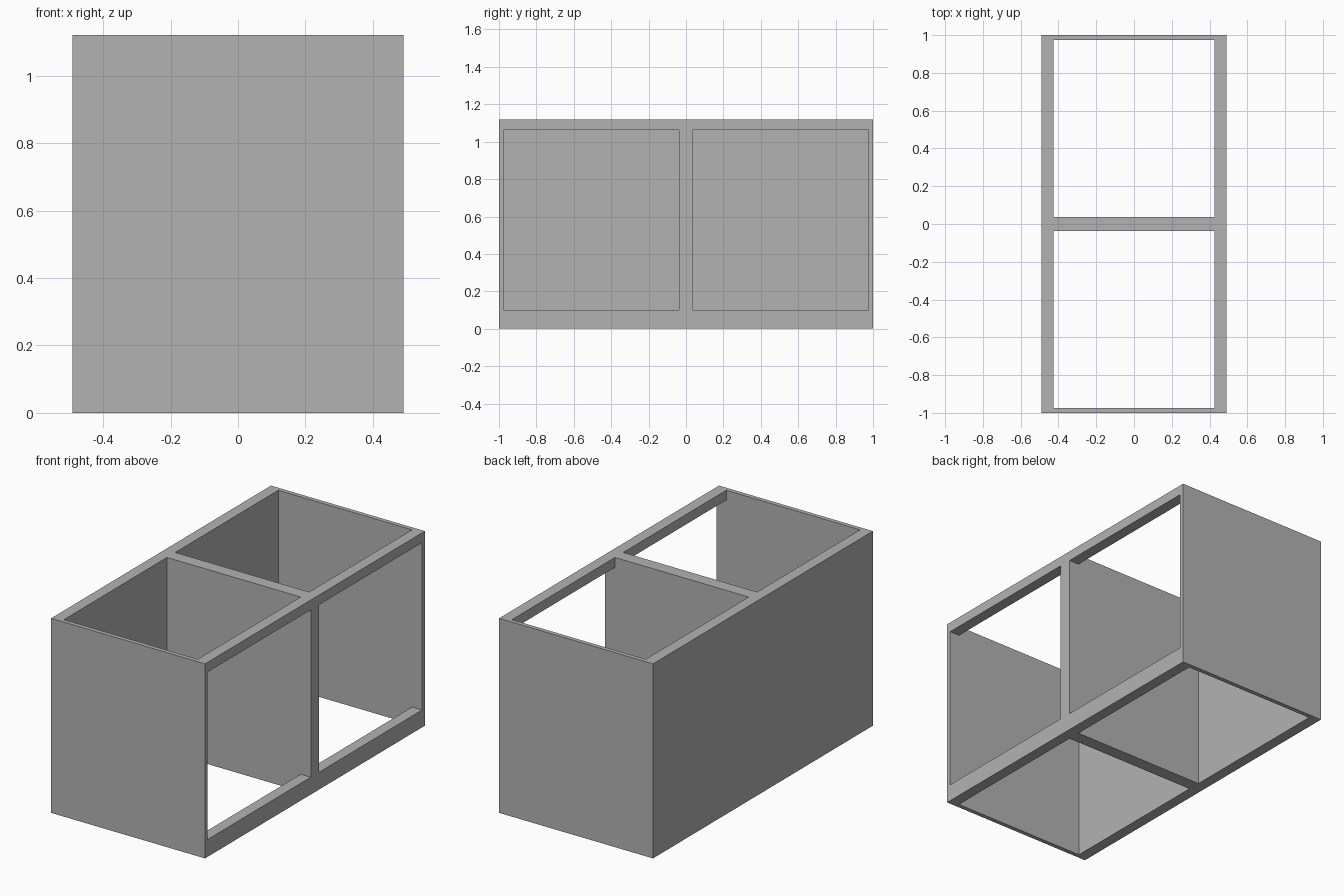
import bpy

old = bpy.data.objects.get("Cube")
if old:
    bpy.data.objects.remove(old, do_unlink=True)

WIDTH, DEPTH, HEIGHT = 0.98, 2.0, 1.12

grey = bpy.data.materials.new("plain_grey")
grey.use_nodes = True
colour = (0.45, 0.45, 0.45, 1)
grey.diffuse_color = colour
grey.node_tree.nodes["Principled BSDF"].inputs["Base Color"].default_value = colour


def box(name, low, high):
    """Axis-aligned box between two corners."""
    centre = [(a + b) / 2 for a, b in zip(low, high)]
    bpy.ops.mesh.primitive_cube_add(size=1, location=centre)
    obj = bpy.context.object
    obj.name = name
    obj.scale = [b - a for a, b in zip(low, high)]
    bpy.ops.object.transform_apply(location=True, rotation=False, scale=True)
    obj.data.materials.append(grey)
    return obj


def cut(target, cutter):
    """Subtract the cutter from the target and discard it."""
    cutter.hide_render = True
    mod = target.modifiers.new("opening", "BOOLEAN")
    mod.operation = "DIFFERENCE"
    mod.solver = "EXACT"
    mod.object = cutter
    bpy.context.view_layer.objects.active = target
    bpy.ops.object.modifier_apply(modifier=mod.name)
    bpy.data.objects.remove(cutter, do_unlink=True)


# Outer block of the two-bay frame
frame = box("two_bay_frame", (-WIDTH / 2, -DEPTH / 2, 0), (WIDTH / 2, DEPTH / 2, HEIGHT))

# Each bay is open at top and bottom, with a window in the left side
for near, far in ((-0.975, -0.038), (0.038, 0.975)):
    cut(frame, box("bay_cutter", (-0.426, near, -0.2), (0.426, far, HEIGHT + 0.2)))
    cut(frame, box("window_cutter", (0, near, 0.1), (WIDTH, far, 1.063)))
